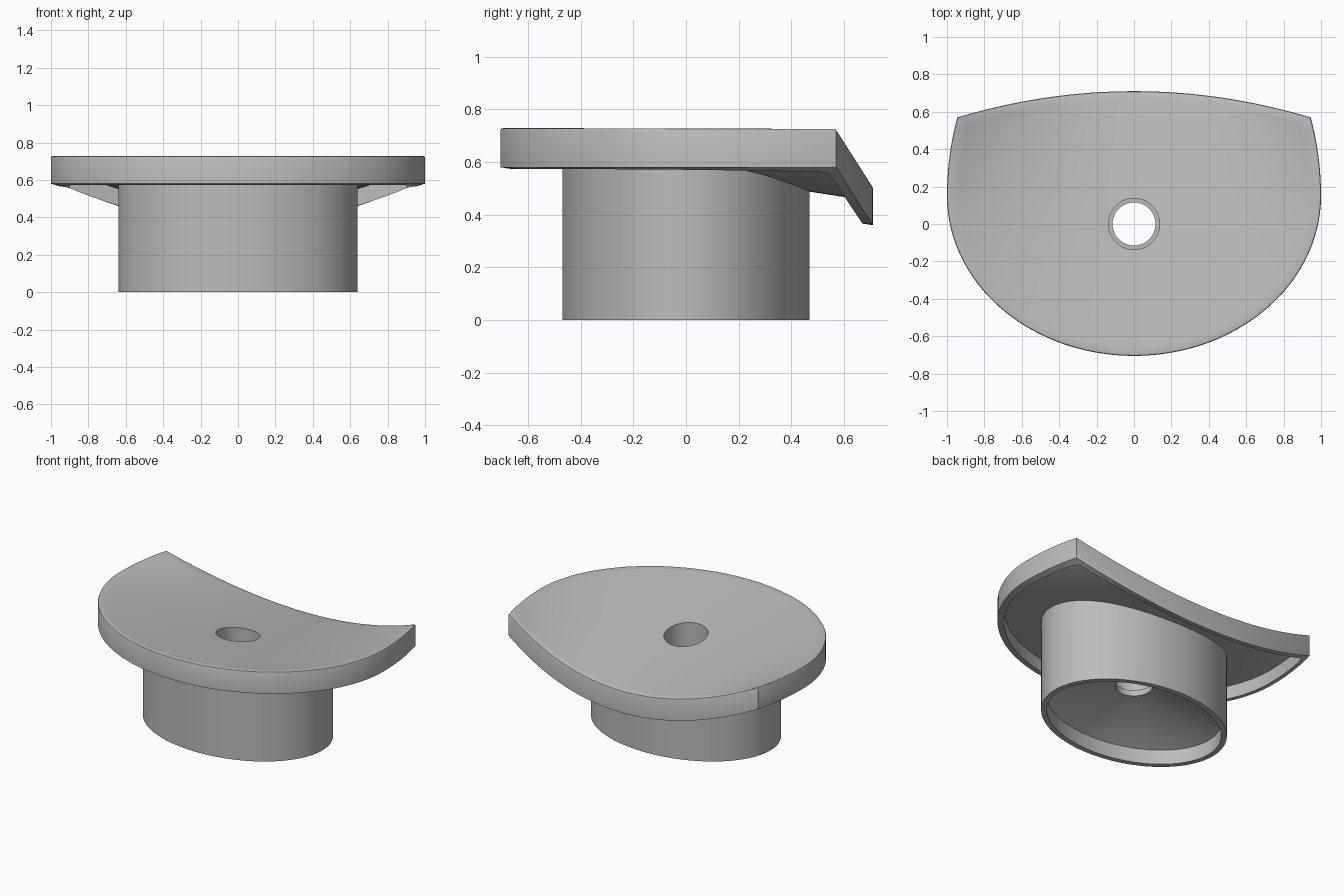
import bpy, bmesh
from math import sin, cos, pi, sqrt, atan2, radians

if "Cube" in bpy.data.objects:
    bpy.data.objects.remove(bpy.data.objects["Cube"])

grey = bpy.data.materials.new("plain grey")
grey.use_nodes = True
grey.diffuse_color = (0.5, 0.5, 0.5, 1)
grey.node_tree.nodes["Principled BSDF"].inputs["Base Color"].default_value = (0.5, 0.5, 0.5, 1)

FRONT, BACK, CORNER_X, CORNER_Y = -0.705, 0.71, 0.945, 0.57
TOP, DIP, WIDEST = 0.73, 0.22, 0.15
BOW = BACK - CORNER_Y
LIP, SKIN, RIM = 0.15, 0.06, 0.04
BORE, NECK = 0.137, 0.115

# Even angles on each side of the two sharp back corners
corner = atan2(CORNER_Y, CORNER_X)
back_arc = pi - 2 * corner
ANGLES = [corner + back_arc * i / 48 for i in range(48)]
ANGLES += [pi - corner + (2 * pi - back_arc) * i / 96 for i in range(96)]


def half_width(y, d=0.0):
    depth = WIDEST - FRONT if y < WIDEST else 1.28
    return (1 - d) * sqrt(max(0, 1 - ((y - WIDEST) / (depth - d)) ** 2))


def bisect(test, low, high):
    for _ in range(36):
        mid = (low + high) / 2
        low, high = (mid, high) if test(mid) else (low, mid)
    return low


def across(x, t):
    """Sag factor of the dish section at fraction t from front to back."""
    w = half_width(FRONT + (CORNER_Y - FRONT) * t)
    return 1 - min(1, (x / max(w, 1e-6)) ** 2)


def height(x, y):
    """Dished top surface: flat at the front rim, sagging toward the back."""
    t = bisect(lambda t: FRONT + (CORNER_Y - FRONT) * t
               + BOW * t * across(x, t) < y, 0, 1)
    return TOP - DIP * t * across(x, t)


def outline(d=0.0):
    """Plate outline, inset by d."""
    def inside(x, y):
        return y < BACK - d - BOW * (x / CORNER_X) ** 2 and abs(x) < half_width(y, d)
    points = []
    for a in ANGLES:
        r = bisect(lambda r: inside(r * cos(a), r * sin(a)), 0, 1.5)
        points.append((r * cos(a), r * sin(a)))
    return points


def ellipse(rx, ry):
    return [(cos(a) * rx * ry / sqrt((ry * cos(a)) ** 2 + (rx * sin(a)) ** 2),
             sin(a) * rx * ry / sqrt((ry * cos(a)) ** 2 + (rx * sin(a)) ** 2))
            for a in ANGLES]


def blend(p, q, s):
    return [(a[0] + (b[0] - a[0]) * s, a[1] + (b[1] - a[1]) * s) for a, b in zip(p, q)]


def flat(points, z):
    return [(x, y, z) for x, y in points]


def draped(points, drop=0.0):
    return [(x, y, height(x, y) - drop) for x, y in points]


def loft(name, rings):
    """Closed loft through a cycle of matching rings."""
    bm = bmesh.new()
    loops = [[bm.verts.new(p) for p in ring] for ring in rings]
    n = len(ANGLES)
    for i, a in enumerate(loops):
        b = loops[(i + 1) % len(loops)]
        for j in range(n):
            k = (j + 1) % n
            bm.faces.new((a[j], a[k], b[k], b[j]))
    bmesh.ops.recalc_face_normals(bm, faces=bm.faces)
    mesh = bpy.data.meshes.new(name)
    bm.to_mesh(mesh)
    bm.free()
    mesh.materials.append(grey)
    obj = bpy.data.objects.new(name, mesh)
    bpy.context.collection.objects.link(obj)
    bpy.ops.object.select_all(action="DESELECT")
    obj.select_set(True)
    bpy.context.view_layer.objects.active = obj
    bpy.ops.object.shade_smooth_by_angle(angle=radians(35))
    return obj


# Dished plate: top skin, rounded rim, lip and recessed underside
bore, neck = ellipse(BORE, BORE), ellipse(NECK, NECK)
edge, soft, inner = outline(), outline(0.01), outline(RIM)
root = ellipse(0.6, 0.43)
STEPS = 16
rings = [draped(blend(bore, soft, i / STEPS)) for i in range(STEPS + 1)]
rings += [draped(blend(soft, edge, 0.7), 0.003), draped(edge, 0.01)]
rings += [draped(edge, LIP), draped(inner, LIP), draped(inner, SKIN)]
rings += [draped(blend(inner, root, i / 6), SKIN) for i in range(1, 7)]
rings += [draped(bore, SKIN)]
loft("dished_plate", rings)

# Hollow oval column: outer wall, foot, funnel and stepped drain bore
wall, hollow = ellipse(0.64, 0.47), ellipse(0.605, 0.435)
loft("oval_column", [
    draped(bore, 0.02), draped(wall, 0.03),
    flat(wall, 0), flat(hollow, 0), flat(hollow, 0.1),
    flat(bore, 0.26), flat(neck, 0.26), flat(neck, 0.3), flat(bore, 0.3),
])
